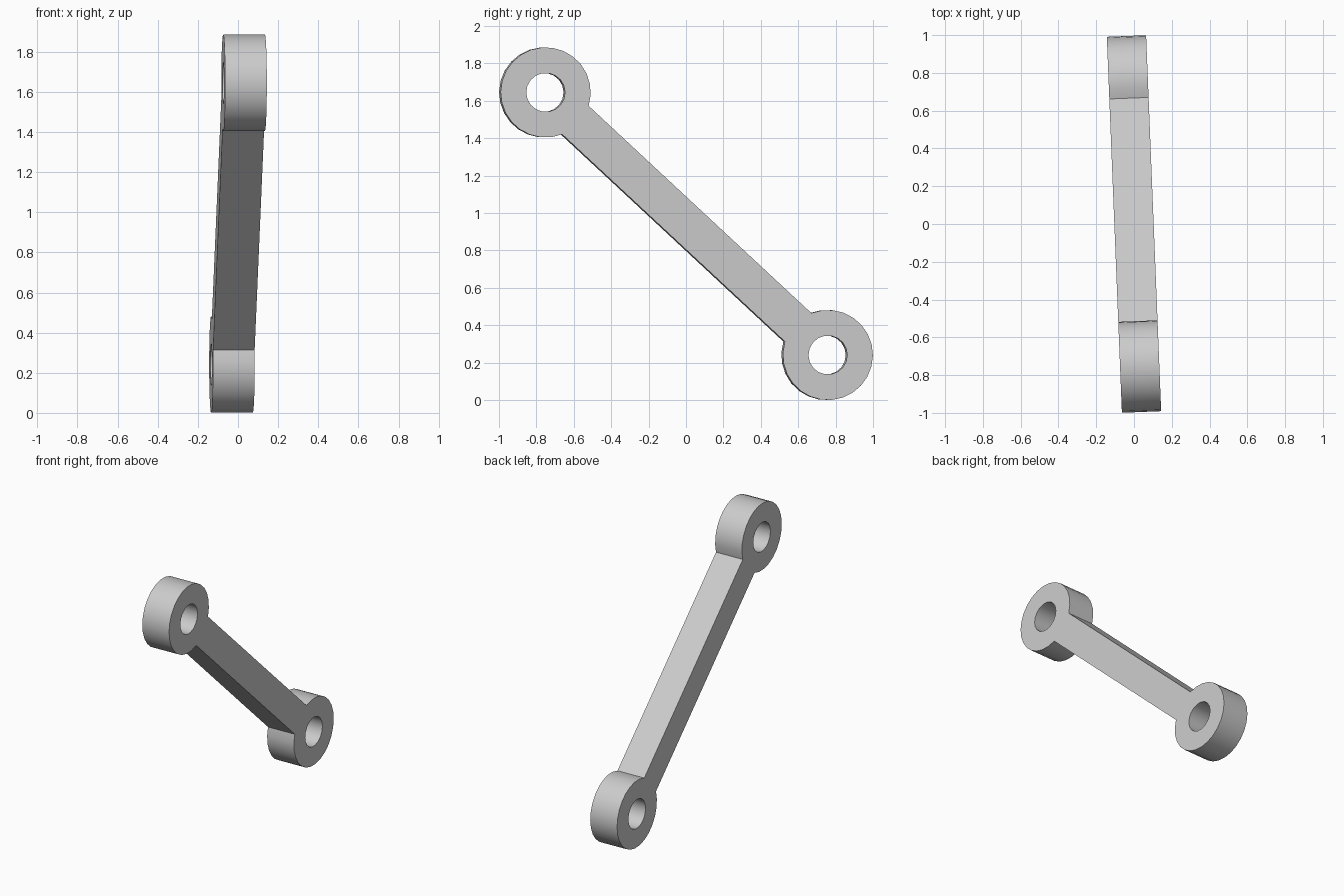
import bpy
import bmesh
from math import sin, cos, asin, atan2, pi, radians

cube = bpy.data.objects.get("Cube")
if cube:
    bpy.data.objects.remove(cube)

RING, HOLE, HALF = 0.241, 0.104, 0.104      # ring radius, hole radius, half bar size
TOP, LOW = (-0.755, 1.645), (0.755, 0.241)  # ring centres


def arc(centre, radius, start, sweep, steps, closed=False):
    count = steps if closed else steps + 1
    angles = [start + sweep * i / steps for i in range(count)]
    return [(centre[0] + radius * cos(a), centre[1] + radius * sin(a)) for a in angles]


def add_loop(curve, points):
    spline = curve.splines.new("POLY")
    spline.points.add(len(points) - 1)
    for point, (x, y) in zip(spline.points, points):
        point.co = (x, y, 0, 1)
    spline.use_cyclic_u = True


# Flat outline: two rings joined by a straight bar, with round holes
curve = bpy.data.curves.new("link_arm", "CURVE")
curve.dimensions = "2D"
curve.fill_mode = "BOTH"
curve.extrude = HALF
axis = atan2(LOW[1] - TOP[1], LOW[0] - TOP[0])
gap = asin(HALF / RING)
sweep = 2 * (pi - gap)
outline = arc(TOP, RING, axis + gap, sweep, 22)
outline += arc(LOW, RING, axis + pi + gap, sweep, 22)
add_loop(curve, outline)
for centre in (TOP, LOW):
    add_loop(curve, arc(centre, HOLE, 0, 2 * pi, 18, closed=True))

# Stand the arm upright, turned slightly about the vertical
arm = bpy.data.objects.new("link_arm", curve)
bpy.context.collection.objects.link(arm)
arm.rotation_euler = (radians(90), 0, radians(90) + 0.04)
bpy.ops.object.select_all(action="DESELECT")
bpy.context.view_layer.objects.active = arm
arm.select_set(True)
bpy.ops.object.convert(target="MESH")
arm = bpy.context.object

# Weld the caps to the sides
bm = bmesh.new()
bm.from_mesh(arm.data)
bmesh.ops.remove_doubles(bm, verts=bm.verts, dist=0.0005)
bmesh.ops.recalc_face_normals(bm, faces=bm.faces)
bm.to_mesh(arm.data)
bm.free()

# Plain grey finish
grey = bpy.data.materials.new("plain_grey")
grey.use_nodes = True
colour = (0.6, 0.6, 0.6, 1)
grey.diffuse_color = colour
grey.node_tree.nodes["Principled BSDF"].inputs["Base Color"].default_value = colour
arm.data.materials.clear()
arm.data.materials.append(grey)
bpy.ops.object.shade_smooth_by_angle(angle=radians(30))
